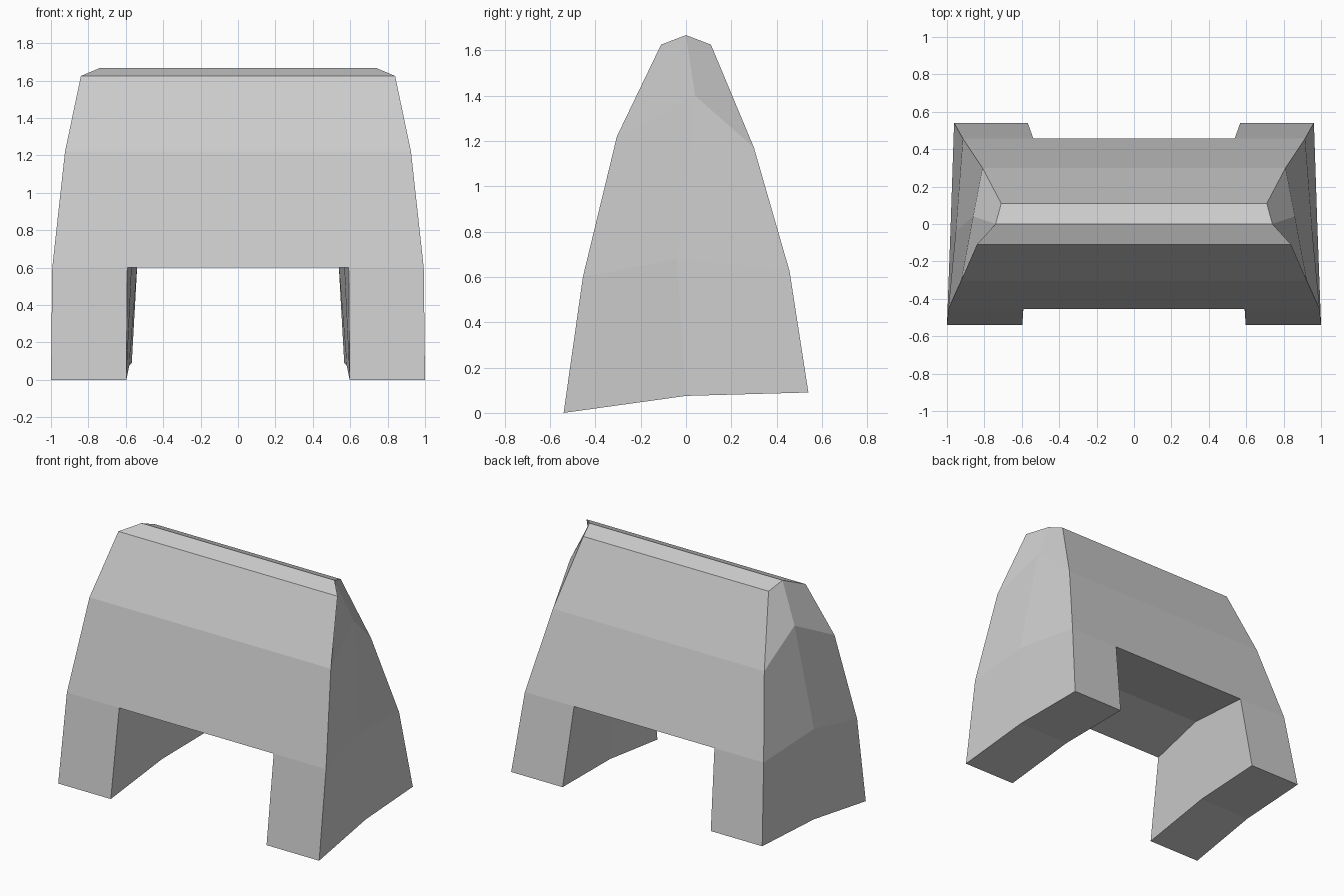
import bpy, bmesh

if "Cube" in bpy.data.objects:
    bpy.data.objects.remove(bpy.data.objects["Cube"])

# Side wall: rows from foot to ridge, each with front, middle and back points
OUTER = [
    [(1.00, -0.54, 0.00), (0.98, 0.00, 0.075), (0.962, 0.54, 0.09)],
    [(0.993, -0.455, 0.60), (0.953, -0.04, 0.68), (0.915, 0.457, 0.625)],
    [(0.925, -0.305, 1.22), (0.86, 0.04, 1.40), (0.81, 0.30, 1.17)],
    [(0.84, -0.11, 1.625), (0.74, 0.00, 1.667), (0.71, 0.11, 1.625)],
]
# Inner face of the leg: foot row and arch row
INNER = [
    [(0.597, -0.54, 0.00), (0.582, 0.00, 0.075), (0.568, 0.54, 0.09)],
    [(0.592, -0.455, 0.60), (0.565, -0.04, 0.68), (0.538, 0.457, 0.625)],
]

bm = bmesh.new()


def make_rows(rows, sign):
    return [[bm.verts.new((sign * x, y, z)) for x, y, z in row] for row in rows]


outer_r, outer_l = make_rows(OUTER, 1), make_rows(OUTER, -1)
inner_r, inner_l = make_rows(INNER, 1), make_rows(INNER, -1)

for o, i in ((outer_r, inner_r), (outer_l, inner_l)):
    for c in range(2):
        # outer side wall
        for r in range(3):
            bm.faces.new((o[r][c], o[r][c + 1], o[r + 1][c + 1], o[r + 1][c]))
        # inner leg wall and sole
        bm.faces.new((i[0][c], i[0][c + 1], i[1][c + 1], i[1][c]))
        bm.faces.new((o[0][c], o[0][c + 1], i[0][c + 1], i[0][c]))
    # leg front and back
    for c in (0, 2):
        bm.faces.new((o[0][c], i[0][c], i[1][c], o[1][c]))

# Front and back panels above the arch
for c in (0, 2):
    bm.faces.new((outer_r[1][c], inner_r[1][c], inner_l[1][c],
                  outer_l[1][c], outer_l[2][c], outer_r[2][c]))
    bm.faces.new((outer_r[2][c], outer_l[2][c], outer_l[3][c], outer_r[3][c]))

# Arch ceiling and ridge
for c in range(2):
    for right, left in ((inner_r[1], inner_l[1]), (outer_r[3], outer_l[3])):
        bm.faces.new((right[c], right[c + 1], left[c + 1], left[c]))

bmesh.ops.recalc_face_normals(bm, faces=bm.faces[:])
mesh = bpy.data.meshes.new("arched_block")
bm.to_mesh(mesh)
bm.free()

gray = bpy.data.materials.new("light_gray")
gray.diffuse_color = (0.6, 0.6, 0.6, 1)
gray.use_nodes = True
gray.node_tree.nodes["Principled BSDF"].inputs["Base Color"].default_value = gray.diffuse_color
mesh.materials.append(gray)
block = bpy.data.objects.new("arched_block", mesh)
bpy.context.collection.objects.link(block)
